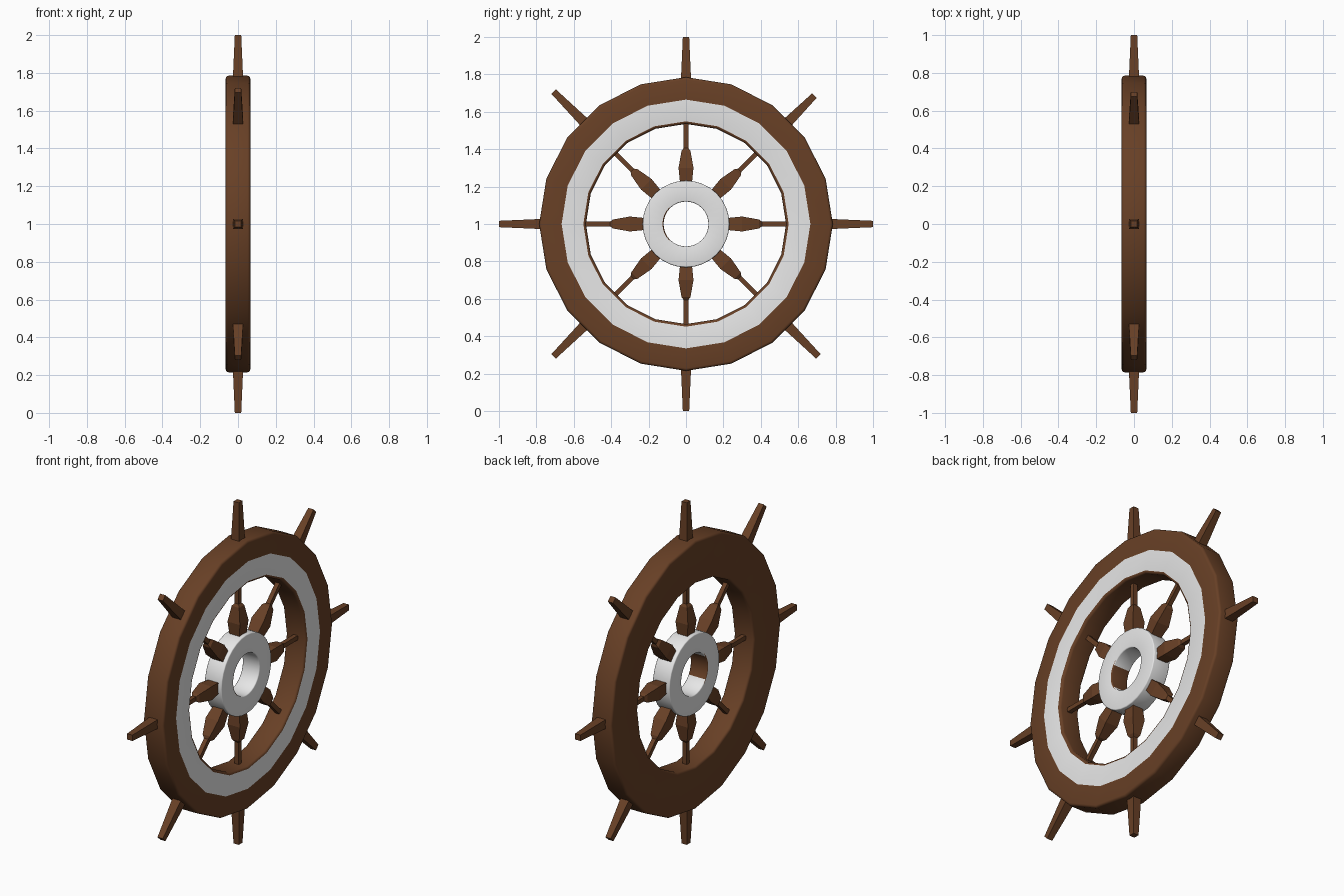
import bpy, bmesh, math

if "Cube" in bpy.data.objects:
    bpy.data.objects.remove(bpy.data.objects["Cube"])

C = 1.0  # height of the wheel centre


def mat(name, rgb):
    m = bpy.data.materials.new(name)
    m.diffuse_color = (*rgb, 1)
    m.use_nodes = True
    m.node_tree.nodes["Principled BSDF"].inputs["Base Color"].default_value = m.diffuse_color
    return m


BROWN = mat("brown wood", (0.138, 0.051, 0.019))
WHITE = mat("white paint", (0.8, 0.8, 0.8))


def finish(bm, name, mats, smooth):
    bmesh.ops.recalc_face_normals(bm, faces=bm.faces)
    me = bpy.data.meshes.new(name)
    bm.to_mesh(me)
    bm.free()
    for m in mats:
        me.materials.append(m)
    ob = bpy.data.objects.new(name, me)
    bpy.context.collection.objects.link(ob)
    if smooth:
        bpy.ops.object.select_all(action='DESELECT')
        ob.select_set(True)
        bpy.context.view_layer.objects.active = ob
        bpy.ops.object.shade_smooth_by_angle(angle=math.radians(35))
    return ob


def rounded_section(r0, r1, h, b):
    """Closed (x, radius) rectangle with rounded corners."""
    pts = []
    for cx, cr, start in ((h - b, r1 - b, 0), (-h + b, r1 - b, 90),
                          (-h + b, r0 + b, 180), (h - b, r0 + b, 270)):
        for k in range(4):
            a = math.radians(start + 30 * k)
            pts.append((cx + b * math.cos(a), cr + b * math.sin(a)))
    return pts


def lathe(name, profile, n, rule, mats):
    """Turn a closed section about the x axis; rule picks each face's colour."""
    bm = bmesh.new()
    rings = []
    for i in range(n):
        a = 2 * math.pi * i / n
        rings.append([bm.verts.new((x, r * math.sin(a), C + r * math.cos(a)))
                      for x, r in profile])
    m = len(profile)
    for i in range(n):
        p, q = rings[i], rings[(i + 1) % n]
        for j in range(m):
            k = (j + 1) % m
            f = bm.faces.new((p[j], p[k], q[k], q[j]))
            c = f.calc_center_median()
            f.material_index = rule(c.x, c.y, math.hypot(c.y, c.z - C))
    return finish(bm, name, mats, True)


# Rim with the painted ring on its +x face
section = rounded_section(0.535, 0.785, 0.065, 0.014)
section.append((0.065, 0.665))
lathe("rim", section, 20,
      lambda x, y, r: 1 if x > 0.0645 and r < 0.66 else 0, [BROWN, WHITE])

# Hub, with a bare wood patch inside the hole
lathe("hub", rounded_section(0.12, 0.232, 0.055, 0.006), 32,
      lambda x, y, r: 1 if r < 0.125 and y < -0.095 else 0, [WHITE, BROWN])


def square_bar(name, profile, angle):
    """Square-section bar along a radius: profile is (radius, half width)."""
    bm = bmesh.new()
    s, c = math.sin(angle), math.cos(angle)
    rings = []
    for r, w in profile:
        rings.append([bm.verts.new((u * w, r * s + v * w * c, C + r * c - v * w * s))
                      for u, v in ((-1, -1), (1, -1), (1, 1), (-1, 1))])
    for p, q in zip(rings, rings[1:]):
        for j in range(4):
            k = (j + 1) % 4
            bm.faces.new((p[j], p[k], q[k], q[j]))
    bm.faces.new(rings[0])
    bm.faces.new(rings[-1])
    return finish(bm, name, [BROWN], False)


# Eight turned spokes and handles
for i in range(8):
    a = i * math.pi / 4
    square_bar(f"spoke_{i + 1}", [(0.2, 0.03), (0.24, 0.034), (0.30, 0.04),
                                  (0.39, 0.024), (0.405, 0.013), (0.56, 0.013)], a)
    tip = 0.97 if i == 1 else 1.0
    square_bar(f"handle_{i + 1}", [(0.75, 0.028), (tip, 0.017)], a)
